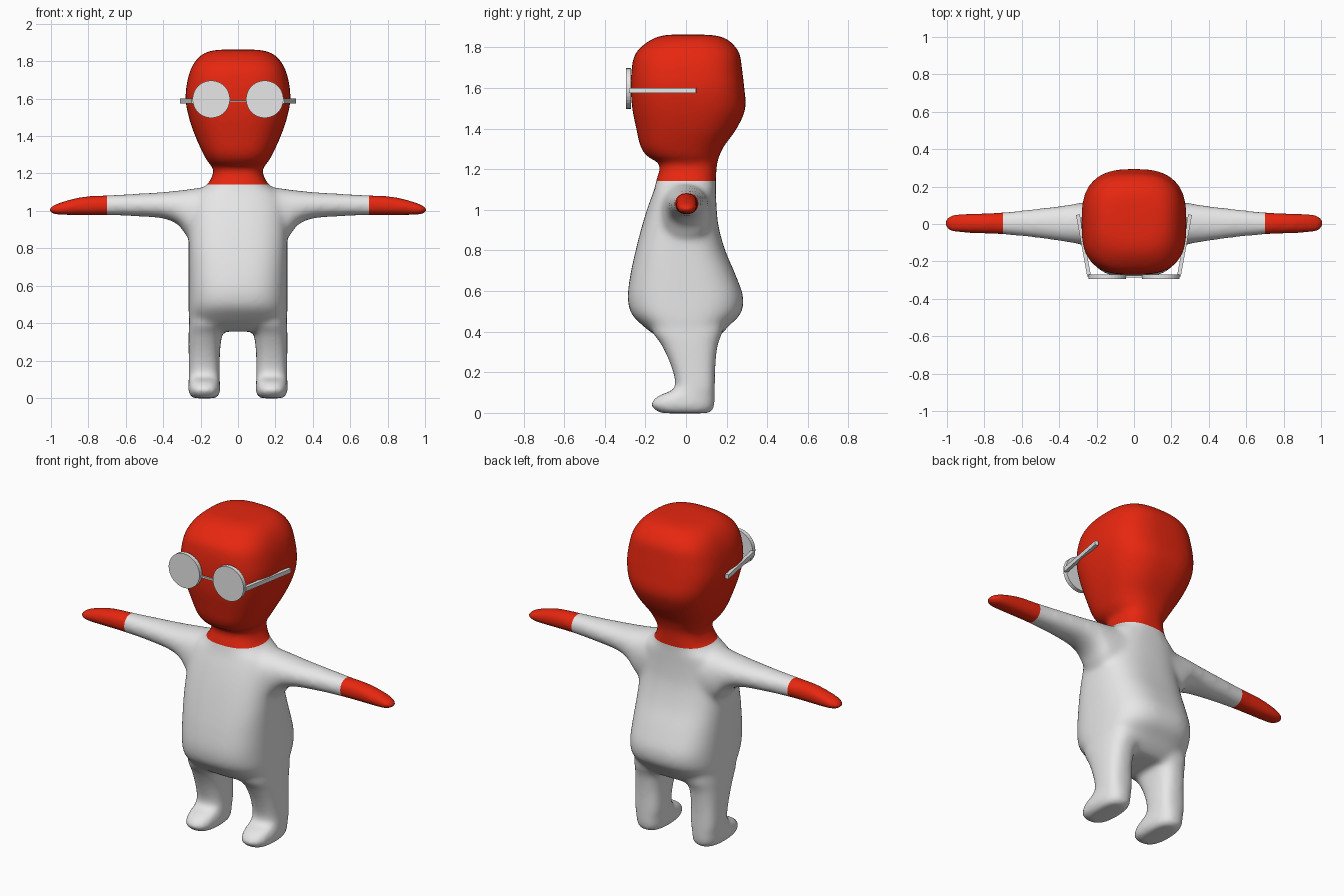
import bpy, bmesh, math
from mathutils import Vector

if "Cube" in bpy.data.objects:
    bpy.data.objects.remove(bpy.data.objects["Cube"])


def material(name, rgb):
    m = bpy.data.materials.new(name)
    m.diffuse_color = (*rgb, 1)
    m.use_nodes = True
    m.node_tree.nodes["Principled BSDF"].inputs["Base Color"].default_value = m.diffuse_color
    return m


white = material("off_white", (0.86, 0.86, 0.86))
red = material("bright_red", (0.8, 0.02, 0.005))
grey = material("pale_grey", (0.8, 0.8, 0.8))


def spline(p, t):
    """Catmull-Rom value on a list of sections."""
    i = min(int(t), len(p) - 2)
    f = t - i
    a, b, c, d = p[max(i - 1, 0)], p[i], p[i + 1], p[min(i + 2, len(p) - 1)]
    return [0.5 * (2 * q + (r - o) * f + (2 * o - 5 * q + 4 * r - s) * f * f
            + (3 * q - o - 3 * r + s) * f ** 3) for o, q, r, s in zip(a, b, c, d)]


def loft(bm, sections, place, steps=5, sides=48):
    """Skin rounded-square sections: (along, u min, u max, v min, v max, squareness)."""
    rings = []
    for k in range((len(sections) - 1) * steps + 1):
        t, u0, u1, v0, v1, n = spline(sections, k / steps)
        ring = []
        for j in range(sides):
            c, s = math.cos(j * math.tau / sides), math.sin(j * math.tau / sides)
            u = (u0 + u1) / 2 + (u1 - u0) / 2 * math.copysign(abs(c) ** (2 / n), c)
            v = (v0 + v1) / 2 + (v1 - v0) / 2 * math.copysign(abs(s) ** (2 / n), s)
            ring.append(bm.verts.new(place(t, u, v)))
        rings.append(ring)
    faces = [bm.faces.new(rings[0]), bm.faces.new(rings[-1])]
    for a, b in zip(rings, rings[1:]):
        for j in range(sides):
            k = (j + 1) % sides
            faces.append(bm.faces.new((a[j], a[k], b[k], b[j])))
    bmesh.ops.recalc_face_normals(bm, faces=faces)


def upright(t, u, v):
    return (u, v, t)


# Section tables: height, x range, y range, squareness
head = [(1.05, -.15, .15, -.14, .14, 2.6), (1.14, -.155, .155, -.147, .148, 2.6),
        (1.20, -.133, .133, -.128, .15, 2.6), (1.235, -.137, .137, -.14, .155, 2.5),
        (1.26, -.160, .160, -.188, .163, 2.5), (1.31, -.188, .188, -.224, .185, 2.6),
        (1.40, -.229, .229, -.245, .25, 2.7), (1.50, -.263, .263, -.265, .293, 2.8),
        (1.60, -.281, .281, -.272, .287, 2.9), (1.70, -.270, .270, -.267, .275, 2.9),
        (1.77, -.247, .247, -.249, .264, 2.9), (1.825, -.207, .207, -.192, .222, 2.8),
        (1.855, -.15, .15, -.13, .165, 2.7), (1.863, -.07, .07, -.06, .07, 2.5)]
torso = [(.355, -.20, .20, -.10, .13, 2.8), (.385, -.245, .245, -.155, .17, 2.8),
         (.43, -.262, .262, -.213, .213, 2.8), (.49, -.264, .264, -.27, .27, 2.8),
         (.57, -.264, .264, -.287, .282, 2.8), (.68, -.264, .264, -.274, .244, 2.8),
         (.80, -.264, .264, -.248, .193, 2.8), (.92, -.264, .264, -.217, .16, 2.6),
         (1.02, -.262, .262, -.186, .15, 2.4), (1.09, -.235, .235, -.16, .148, 2.4),
         (1.125, -.185, .185, -.15, .147, 2.4), (1.15, -.155, .155, -.14, .145, 2.5)]
leg = [(.50, .06, .25, -.17, .18, 2.6), (.40, .06, .262, -.165, .18, 2.6),
       (.34, .084, .264, -.124, .158, 2.6), (.25, .096, .264, -.081, .146, 2.7),
       (.16, .097, .264, -.054, .143, 2.8), (.115, .097, .264, -.062, .143, 2.8),
       (.085, .097, .264, -.135, .143, 2.7), (.045, .095, .266, -.175, .142, 2.6),
       (.015, .10, .258, -.155, .135, 2.6), (-.002, .12, .24, -.12, .115, 2.6)]
# Arm: distance along x, y range, z range, squareness
arm = [(.12, -.15, .135, .84, 1.13, 2.3), (.22, -.128, .122, .83, 1.122, 2.3),
       (.27, -.114, .116, .86, 1.115, 2.3), (.32, -.103, .108, .925, 1.109, 2.2),
       (.40, -.091, .096, .959, 1.101, 2.1), (.55, -.071, .079, .971, 1.092, 2.1),
       (.70, -.057, .063, .976, 1.084, 2.2), (.82, -.051, .058, .976, 1.078, 2.3),
       (.91, -.048, .056, .977, 1.058, 2.4), (.97, -.045, .052, .98, 1.038, 2.3),
       (1.0, -.032, .038, .986, 1.024, 2.2), (1.013, -.013, .017, .997, 1.013, 2)]

bm = bmesh.new()
loft(bm, head, upright)
loft(bm, torso, upright)
for s in (-1, 1):
    loft(bm, leg, lambda t, u, v: (s * u, v, t))
    loft(bm, arm, lambda t, u, v: (s * t, u, v))
mesh = bpy.data.meshes.new("body")
bm.to_mesh(mesh)
bm.free()
mesh.materials.append(white)
mesh.materials.append(red)
body = bpy.data.objects.new("body", mesh)
bpy.context.collection.objects.link(body)

# Fuse the lofts into one soft skin
fuse = body.modifiers.new("fuse", 'REMESH')
fuse.mode = 'VOXEL'
fuse.voxel_size = 0.012
soften = body.modifiers.new("soften", 'SMOOTH')
soften.factor = 0.5
soften.iterations = 24
skin = bpy.data.meshes.new_from_object(
    body.evaluated_get(bpy.context.evaluated_depsgraph_get()))
body.modifiers.clear()
body.data = skin
skin.materials.clear()
skin.materials.append(white)
skin.materials.append(red)

# Clean colour borders at the collar and cuffs
COLLAR, CUFF = 1.142, 0.7
bm = bmesh.new()
bm.from_mesh(skin)
for co, no in (((0, 0, COLLAR), (0, 0, 1)), ((CUFF, 0, 0), (1, 0, 0)),
               ((-CUFF, 0, 0), (1, 0, 0))):
    bmesh.ops.bisect_plane(bm, geom=bm.verts[:] + bm.edges[:] + bm.faces[:],
                           plane_co=co, plane_no=no, dist=1e-5)
for f in bm.faces:
    c = f.calc_center_median()
    f.material_index = 1 if c.z > COLLAR or abs(c.x) > CUFF else 0
    f.smooth = True
bm.to_mesh(skin)
bm.free()


def finish(name):
    o = bpy.context.object
    o.name = name
    o.data.materials.append(grey)
    return o


def bar(name, a, b, width, height):
    """Box running from a to b in a level plane."""
    a, b = Vector(a), Vector(b)
    d = b - a
    bpy.ops.mesh.primitive_cube_add(size=1, location=(a + b) / 2,
                                    rotation=(0, 0, math.atan2(d.y, d.x)))
    bpy.context.object.scale = (d.length, width, height)
    finish(name)


# Glasses: two disc lenses, a bridge and two temples
for s, side in ((-1, "left"), (1, "right")):
    bpy.ops.mesh.primitive_cylinder_add(vertices=32, radius=.1, depth=.024,
                                        location=(s * .143, -.283, 1.597),
                                        rotation=(math.pi / 2, 0, 0))
    finish(side + "_lens")
    bar(side + "_temple", (s * .24, -.28, 1.588), (s * .3, .05, 1.588), .02, .025)
bar("bridge", (-.06, -.28, 1.586), (.06, -.28, 1.586), .01, .01)
